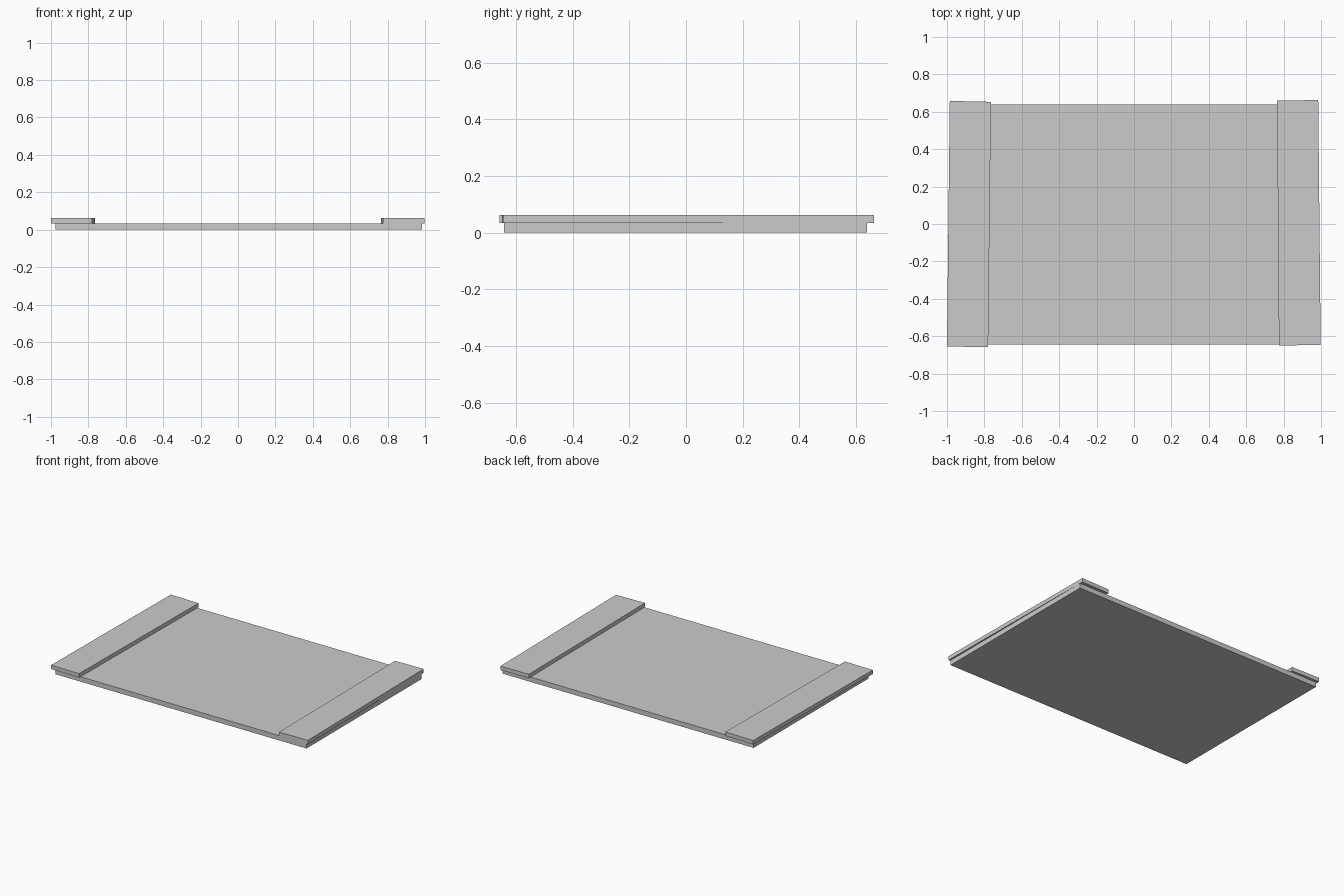
import bpy
import bmesh

cube = bpy.data.objects.get("Cube")
if cube:
    bpy.data.objects.remove(cube, do_unlink=True)

# One plain grey for every part
grey = bpy.data.materials.new("plain_grey")
grey.use_nodes = True
colour = (0.6, 0.6, 0.6, 1)
grey.diffuse_color = colour
grey.node_tree.nodes["Principled BSDF"].inputs["Base Color"].default_value = colour


def slab(name, outline, bottom, top):
    """Extrude a flat outline from bottom to top."""
    mesh = bpy.data.meshes.new(name)
    bm = bmesh.new()
    base = bm.faces.new([bm.verts.new((x, y, bottom)) for x, y in outline])
    raised = bmesh.ops.extrude_face_region(bm, geom=[base], use_keep_orig=True)["geom"]
    verts = [v for v in raised if isinstance(v, bmesh.types.BMVert)]
    bmesh.ops.translate(bm, verts=verts, vec=(0, 0, top - bottom))
    bmesh.ops.recalc_face_normals(bm, faces=bm.faces)
    bm.to_mesh(mesh)
    bm.free()
    mesh.materials.append(grey)
    obj = bpy.data.objects.new(name, mesh)
    bpy.context.collection.objects.link(obj)
    return obj


# Wide base board
slab("base_board", [(-0.975, -0.643), (0.985, -0.643), (0.985, 0.639), (-0.975, 0.639)], 0, 0.034)

# Slightly skewed end boards lying on top and overhanging the base
slab("right_end_board", [(-1, -0.655), (-0.78, -0.658), (-0.765, 0.653), (-0.985, 0.658)], 0.034, 0.062)
slab("left_end_board", [(0.775, -0.65), (0.998, -0.646), (0.985, 0.663), (0.765, 0.659)], 0.034, 0.062)
